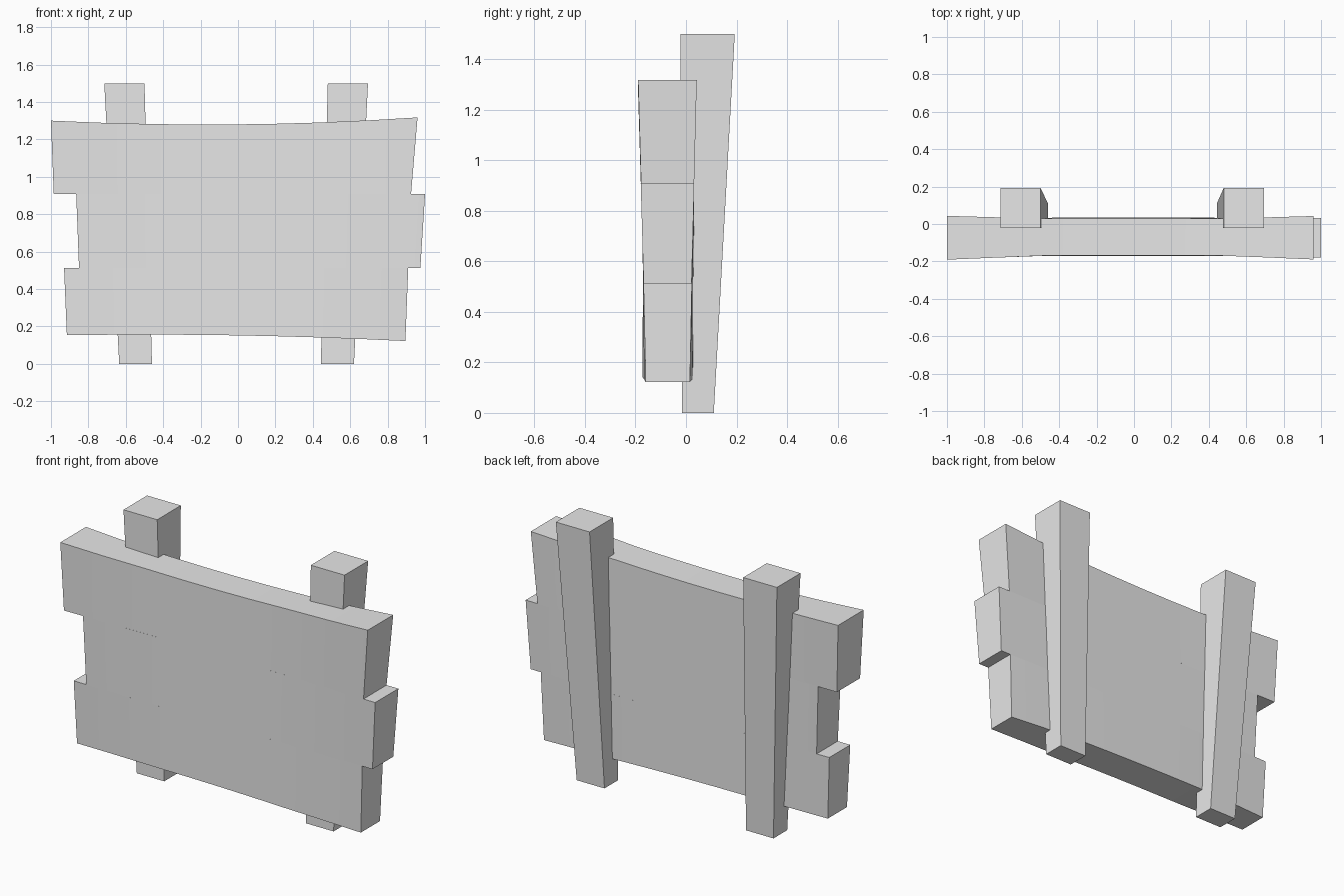
import bpy
import bmesh

if "Cube" in bpy.data.objects:
    bpy.data.objects.remove(bpy.data.objects["Cube"], do_unlink=True)

grey = bpy.data.materials.new("plain light grey")
grey.use_nodes = True
grey.diffuse_color = (0.8, 0.8, 0.8, 1)
grey.node_tree.nodes["Principled BSDF"].inputs["Base Color"].default_value = (0.8, 0.8, 0.8, 1)


def loft(name, rings):
    """Closed solid through a row of four-cornered rings."""
    bm = bmesh.new()
    loops = [[bm.verts.new(p) for p in ring] for ring in rings]
    for a, b in zip(loops, loops[1:]):
        for i in range(4):
            j = (i + 1) % 4
            bm.faces.new((a[i], a[j], b[j], b[i]))
    bm.faces.new(loops[0])
    bm.faces.new(loops[-1])
    bmesh.ops.recalc_face_normals(bm, faces=bm.faces)
    mesh = bpy.data.meshes.new(name)
    bm.to_mesh(mesh)
    bm.free()
    mesh.materials.append(grey)
    obj = bpy.data.objects.new(name, mesh)
    bpy.context.collection.objects.link(obj)
    bpy.ops.object.select_all(action='DESELECT')
    obj.select_set(True)
    bpy.context.view_layer.objects.active = obj
    bpy.ops.object.shade_smooth_by_angle()
    return obj


def mix(a, b, t):
    return a + (b - a) * t


# Gently bowed board: flat in the middle, flaring or thinning at its ends
def top_edge(x):
    return 1.28 + 0.01 * x + 0.03 * x * x


def bottom_edge(x):
    return 0.152 - 0.0175 * x - 0.018 * x * x


def depth(x, z):
    end = max(0, (abs(x) - 0.45) / 0.53)
    up = (z - 0.13) / 1.18
    front = mix(mix(-0.172, -0.168, up), mix(-0.157, -0.19, up), end)
    back = mix(mix(0.034, 0.028, up), mix(0.012, 0.043, up), end)
    return front, back


def plank(name, low, high, left, right):
    """left and right hold the end positions at the low and high edges."""
    rings = []
    steps = [0, 0.13, 0.27, 0.39, 0.5, 0.61, 0.73, 0.87, 1]
    for t in steps:
        xl, xh = mix(left[0], right[0], t), mix(left[1], right[1], t)
        zl, zh = low(xl), high(xh)
        fl, bl = depth(xl, zl)
        fh, bh = depth(xh, zh)
        rings.append([(xl, fl, zl), (xl, bl, zl), (xh, bh, zh), (xh, fh, zh)])
    loft(name, rings)


def lower_seam(x):
    return 0.512


def upper_seam(x):
    return 0.907


# Three staggered planks
plank("bottom_plank", bottom_edge, lower_seam, (-0.915, -0.93), (0.895, 0.91))
plank("middle_plank", lower_seam, upper_seam, (-0.85, -0.865), (0.975, 1.0))
plank("top_plank", upper_seam, top_edge, (-0.985, -1.0), (0.925, 0.96))


# Tapered posts behind the planks
def post(name, bottom_x, top_x):
    rings = []
    for (x0, x1), y0, y1, z in ((bottom_x, -0.015, 0.11, 0), (top_x, -0.022, 0.193, 1.5)):
        rings.append([(x0, y0, z), (x1, y0, z), (x1, y1, z), (x0, y1, z)])
    loft(name, rings)


post("right_post", (-0.635, -0.46), (-0.715, -0.5))
post("left_post", (0.443, 0.62), (0.48, 0.695))
